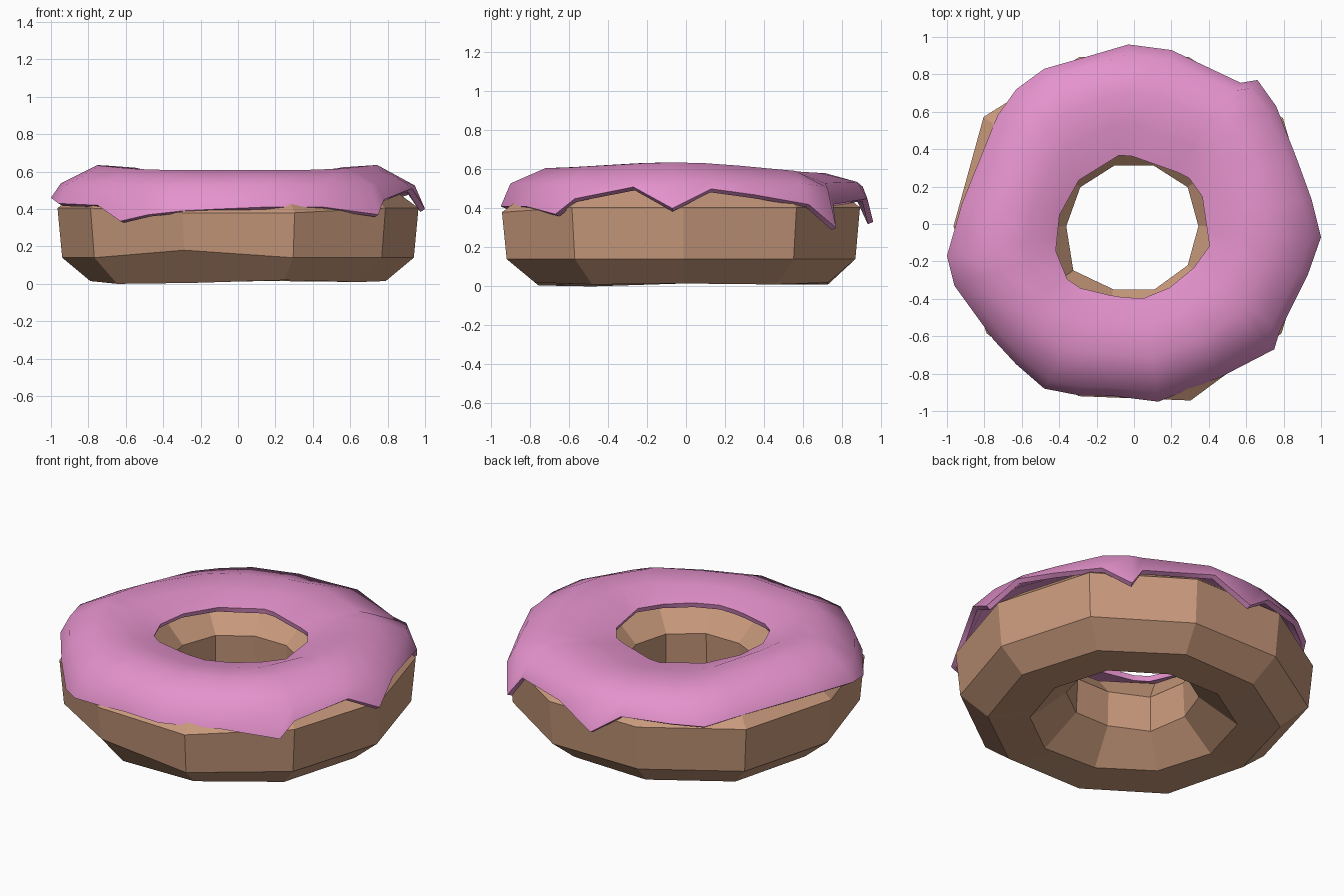
import bpy, math

if "Cube" in bpy.data.objects:
    bpy.data.objects.remove(bpy.data.objects["Cube"])


def make_object(name, rings, closed, color):
    """Skin a list of equal-length point rings into one mesh object."""
    n, m = len(rings[0]), len(rings)
    verts = [p for ring in rings for p in ring]
    faces = []
    for i in range(m if closed else m - 1):
        k = (i + 1) % m
        for j in range(n):
            j2 = (j + 1) % n
            faces.append((i * n + j, i * n + j2, k * n + j2, k * n + j))
    mesh = bpy.data.meshes.new(name)
    mesh.from_pydata(verts, [], faces)
    mat = bpy.data.materials.new(name + "_color")
    mat.diffuse_color = color
    mat.use_nodes = True
    mat.node_tree.nodes["Principled BSDF"].inputs["Base Color"].default_value = mat.diffuse_color
    mesh.materials.append(mat)
    obj = bpy.data.objects.new(name, mesh)
    bpy.context.collection.objects.link(obj)
    bpy.ops.object.select_all(action='DESELECT')
    obj.select_set(True)
    bpy.context.view_layer.objects.active = obj
    return obj


# Dough: ten-sided ring with an eight-sided cross-section (radius, height)
profile = [(0.94, 0.14), (0.965, 0.405), (0.79, 0.535), (0.50, 0.535),
           (0.355, 0.39), (0.365, 0.18), (0.56, 0.015), (0.79, 0.01)]
# Hand-made unevenness per side, outer and inner
outer = (1.0, 1.02, 0.985, 0.985, 1.03, 1.0, 1.01, 0.99, 1.015, 1.01)
inner = (0.97, 1.0, 0.96, 0.96, 1.0, 1.02, 1.13, 1.0, 1.0, 1.0)
bottom = (0.005, 0.0, 0.01, 0.0, 0.0, 0.005, -0.01, -0.005, 0.01, 0.0)
dough_rings = []
for i, (r, z) in enumerate(profile):
    ring = []
    for j in range(10):
        a = j * math.pi / 5
        s = r * (inner[j] if i in (4, 5) else outer[j])
        dz = 0.0
        if i == 0 and j == 7:
            dz = 0.04           # pushed-up dent at the front
        elif i in (1, 2) and j in (7, 8):
            dz = -0.025
        elif i == 7:
            dz = bottom[j]
        ring.append((s * math.cos(a), s * math.sin(a) - 0.012, z + dz))
    dough_rings.append(ring)
make_object("dough_ring", dough_rings, True, (0.58, 0.32, 0.20, 1))
bpy.ops.object.shade_smooth_by_angle(angle=math.radians(15))

# Icing: wavy outer hem with drips, and the uneven outline of its hole
hem = [(.93, -.27, .51), (1.0, -.07, .40), (.95, .13, .50), (.87, .35, .47),
       (.76, .63, .42), (.66, .77, .30), (.57, .755, .42), (.20, .93, .45),
       (-.03, .96, .33), (-.20, .91, .45), (-.48, .83, .45), (-.63, .72, .43),
       (-.73, .58, .46), (-.92, .11, .47), (-1.0, -.17, .46), (-.96, -.33, .43),
       (-.75, -.62, .42), (-.63, -.75, .335), (-.48, -.88, .37), (-.30, -.915, .39),
       (-.11, -.92, .40), (.13, -.95, .41), (.46, -.82, .41), (.75, -.67, .37),
       (.78, -.57, .45)]
hole = [(.41, -.16), (.36, .18), (.28, .26), (-.06, .38), (-.35, .20),
        (-.39, .13), (-.42, -.16), (-.34, -.33), (-.11, -.385), (0, -.40),
        (.13, -.39)]


def hole_edge(a):
    """Point where a ray at angle a meets the hole outline."""
    dx, dy = math.cos(a), math.sin(a)
    for (x1, y1), (x2, y2) in zip(hole, hole[1:] + hole[:1]):
        ex, ey = x2 - x1, y2 - y1
        det = dx * ey - dy * ex
        if abs(det) < 1e-9:
            continue
        t = (x1 * ey - y1 * ex) / det
        u = (x1 * dy - y1 * dx) / det
        if t > 0 and -1e-6 <= u <= 1 + 1e-6:
            return t * dx, t * dy
    return 0.4 * dx, 0.4 * dy


def icing_ring(blend, height):
    """Ring between the hole edge (blend 0) and the hem (blend 1)."""
    ring = []
    for x, y, z in hem:
        a = math.atan2(y, x)
        hx, hy = hole_edge(a)
        ring.append((hx + (x - hx) * blend, hy + (y - hy) * blend, height(a, z)))
    return ring


def crown(a, z):
    return 0.595 + 0.04 * math.cos(a) ** 4 - 0.013 * math.sin(a)


icing_rings = [
    icing_ring(1.0, lambda a, z: z),
    icing_ring(0.91, lambda a, z: 0.53 + 0.2 * (z - 0.42)),
    icing_ring(0.58, crown),
    icing_ring(0.28, lambda a, z: crown(a, z) - 0.012),
    icing_ring(0.0, lambda a, z: 0.55 - 0.01 * math.sin(a)),
]
icing = make_object("icing", icing_rings, False, (0.78, 0.29, 0.61, 1))
shell = icing.modifiers.new("thickness", 'SOLIDIFY')
shell.thickness = 0.03
shell.offset = -1
bpy.ops.object.modifier_apply(modifier=shell.name)
bpy.ops.object.shade_smooth_by_angle(angle=math.radians(60))
